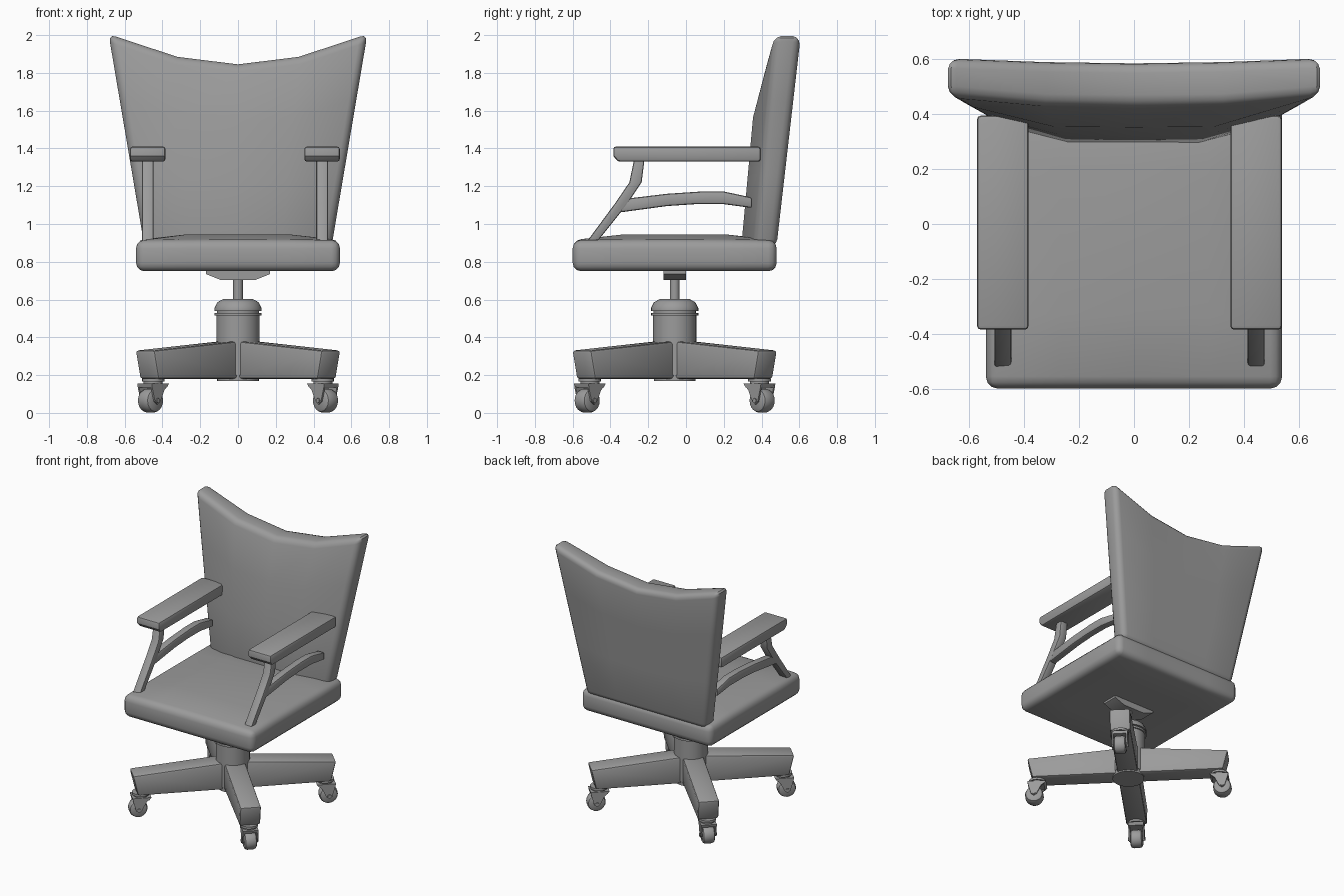
import bpy, bmesh, math
from mathutils import Matrix, Vector

cube = bpy.data.objects.get("Cube")
if cube:
    bpy.data.objects.remove(cube)

GREY = (0.33, 0.33, 0.33, 1)
grey = bpy.data.materials.new("plain_grey")
grey.use_nodes = True
grey.diffuse_color = GREY
grey.node_tree.nodes["Principled BSDF"].inputs["Base Color"].default_value = GREY

CENTRE = Vector((0, -0.06, 0))  # swivel axis


def finish(name, bm, bevel=0.0, segments=2, limit=40, matrix=None):
    """Bevel the hard edges, shade by angle and link the object."""
    bmesh.ops.recalc_face_normals(bm, faces=bm.faces)
    if bevel:
        hard = [e for e in bm.edges if e.is_manifold
                and e.calc_face_angle(0) > math.radians(limit)]
        bmesh.ops.bevel(bm, geom=hard, offset=bevel, segments=segments,
                        profile=0.5, affect='EDGES', clamp_overlap=True)
    if matrix:
        bm.transform(matrix)
    mesh = bpy.data.meshes.new(name)
    bm.to_mesh(mesh)
    bm.free()
    mesh.materials.append(grey)
    obj = bpy.data.objects.new(name, mesh)
    bpy.context.collection.objects.link(obj)
    bpy.ops.object.select_all(action='DESELECT')
    obj.select_set(True)
    bpy.context.view_layer.objects.active = obj
    bpy.ops.object.shade_smooth_by_angle(angle=math.radians(35))
    return obj


def prism(name, outline, x0, x1, matrix=None, **kw):
    """Extrude a (y, z) outline from x0 to x1."""
    bm = bmesh.new()
    face = bm.faces.new([bm.verts.new((x0, y, z)) for y, z in outline])
    new = bmesh.ops.extrude_face_region(bm, geom=[face])["geom"]
    bmesh.ops.translate(bm, vec=(x1 - x0, 0, 0),
                        verts=[v for v in new if isinstance(v, bmesh.types.BMVert)])
    return finish(name, bm, matrix=matrix, **kw)


def lathe(name, profile, matrix, sides=24):
    """Spin an (r, z) profile about z and cap both ends."""
    bm = bmesh.new()
    rings = [[bm.verts.new((r * math.cos(2 * math.pi * i / sides),
                            r * math.sin(2 * math.pi * i / sides), z))
              for i in range(sides)] for r, z in profile]
    for a, b in zip(rings, rings[1:]):
        for i in range(sides):
            j = (i + 1) % sides
            bm.faces.new((a[i], a[j], b[j], b[i]))
    bm.faces.new(rings[0])
    bm.faces.new(rings[-1])
    return finish(name, bm, matrix=matrix)


def slab(name, columns, rows, front, back, **kw):
    """Closed cushion between two grids of points."""
    bm = bmesh.new()
    sides = [[[bm.verts.new(f(u, v)) for u in columns] for v in rows]
             for f in (front, back)]
    a, b = sides
    n, m = len(rows) - 1, len(columns) - 1
    for g in sides:
        for i in range(n):
            for j in range(m):
                bm.faces.new((g[i][j], g[i][j + 1], g[i + 1][j + 1], g[i + 1][j]))
    rim = [(0, j) for j in range(m)] + [(i, m) for i in range(n)]
    rim += [(n, j) for j in range(m, 0, -1)] + [(i, 0) for i in range(n, 0, -1)]
    for (i, j), (k, l) in zip(rim, rim[1:] + rim[:1]):
        bm.faces.new((a[i][j], a[k][l], b[k][l], b[i][j]))
    return finish(name, bm, **kw)


# Seat cushion with a gently crowned top
def seat_top(u, v):
    crown = 0.945 if max(abs(u), abs(v)) < 0.9 else 0.915
    return (0.54 * u, -0.06 + 0.54 * v, crown)


def seat_bottom(u, v):
    return (0.54 * u, -0.06 + 0.54 * v, 0.75)


STEPS = (-1, -0.5, 0, 0.5, 1)
slab("seat_cushion", STEPS, STEPS, seat_top, seat_bottom, bevel=0.045, segments=3)


# Flared backrest with a dipped top edge and a padded front
def back_xz(u, t):
    top = {0: 1.845, 0.47: 1.885, 1: 2.005}[abs(u)]
    return u * (0.495 + 0.19 * t), 0.88 + t * (top - 0.88)


def back_rear(u, t):
    x, z = back_xz(u, t)
    return (x, 0.48 + 0.115 * (z - 0.89), z)


def back_front(u, t):
    x, z = back_xz(u, t)
    if abs(u) == 1:
        return (x, 0.365 + 0.09 * (z - 0.9), z)
    return (x, 0.295 + 0.09 * (z - 0.9) + 0.05 * max(0, t - 0.68) / 0.32, z)


slab("backrest", (-1, -0.47, 0, 0.47, 1), (0, 0.34, 0.68, 1),
     back_front, back_rear, bevel=0.04, segments=3, limit=45)

# Armrests: pad, bent front post and arched rail on each side
PAD = [(-0.36, 1.33), (-0.385, 1.36), (-0.385, 1.41), (0.395, 1.41), (0.395, 1.33)]
POST = [(-0.53, 0.9), (-0.375, 1.11), (-0.3, 1.22), (-0.275, 1.34),
        (-0.22, 1.34), (-0.235, 1.22), (-0.315, 1.1), (-0.475, 0.9)]
RAIL = [(-0.35, 1.13), (-0.1, 1.16), (0.08, 1.172), (0.2, 1.172), (0.35, 1.14),
        (0.35, 1.085), (0.2, 1.105), (0.05, 1.105), (-0.1, 1.095), (-0.36, 1.06)]
for side, x in (("right", -0.478), ("left", 0.445)):
    prism(side + "_arm_pad", PAD, x - 0.094, x + 0.094, bevel=0.014)
    prism(side + "_arm_post", POST, x - 0.031, x + 0.031, bevel=0.01, limit=60)
    prism(side + "_arm_rail", RAIL, x - 0.028, x + 0.028, bevel=0.012, limit=60)

# Swivel column, lift rod and seat bracket
AXIS = Matrix.Translation(CENTRE)
lathe("column", [(0.115, 0.2), (0.115, 0.515), (0.125, 0.515), (0.125, 0.53),
                 (0.112, 0.53), (0.112, 0.54), (0.125, 0.54), (0.125, 0.555),
                 (0.11, 0.585), (0.08, 0.602)], AXIS, 32)
lathe("lift_rod", [(0.026, 0.59), (0.026, 0.76)], AXIS, 16)
lathe("hub_cap", [(0.11, 0.17), (0.11, 0.2)], AXIS, 32)
BRACKET = [(-0.17, 0.755), (-0.17, 0.735), (-0.09, 0.703), (0.09, 0.703),
           (0.17, 0.735), (0.17, 0.755)]
prism("seat_bracket", BRACKET, -0.06, 0.06,
      matrix=AXIS @ Matrix.Rotation(math.pi / 2, 4, 'Z'))

# Four diagonal legs, each with a caster; local +y points outward
LEG = [(0, 0.18), (0.665, 0.18), (0.7, 0.33), (0, 0.385)]
FORK = [(-0.065, 0.155), (0.065, 0.155), (0.06, 0.13), (0.04, 0.06),
        (0.02, 0.045), (0, 0.06), (-0.03, 0.12)]
WHEEL = [(0.045, -0.043), (0.058, -0.036), (0.064, -0.02),
         (0.064, 0.02), (0.058, 0.036), (0.045, 0.043)]
for k, name in enumerate(("back_left", "back_right", "front_right", "front_left")):
    turn = AXIS @ Matrix.Rotation(math.radians(90 * k - 45), 4, 'Z')
    prism(name + "_leg", LEG, -0.072, 0.072, matrix=turn, bevel=0.014)
    caster = turn @ Matrix.Translation((0, 0.635, 0))
    lathe(name + "_caster_stem", [(0.05, 0.15), (0.05, 0.165), (0.06, 0.165),
                                  (0.06, 0.182)], caster, 16)
    for s in (-1, 1):
        prism(name + "_caster_fork", FORK, s * 0.044, s * 0.054, matrix=caster)
    prism(name + "_caster_hood", [(-0.065, 0.155), (0.065, 0.155), (0.06, 0.135),
                                  (-0.05, 0.135)], -0.054, 0.054, matrix=caster)
    axle = caster @ Matrix.Translation((0, 0.02, 0.065)) @ Matrix.Rotation(math.pi / 2, 4, 'Y')
    lathe(name + "_caster_wheel", WHEEL, axle, 20)
    lathe(name + "_caster_axle", [(0.013, -0.06), (0.013, 0.06)], axle, 10)
